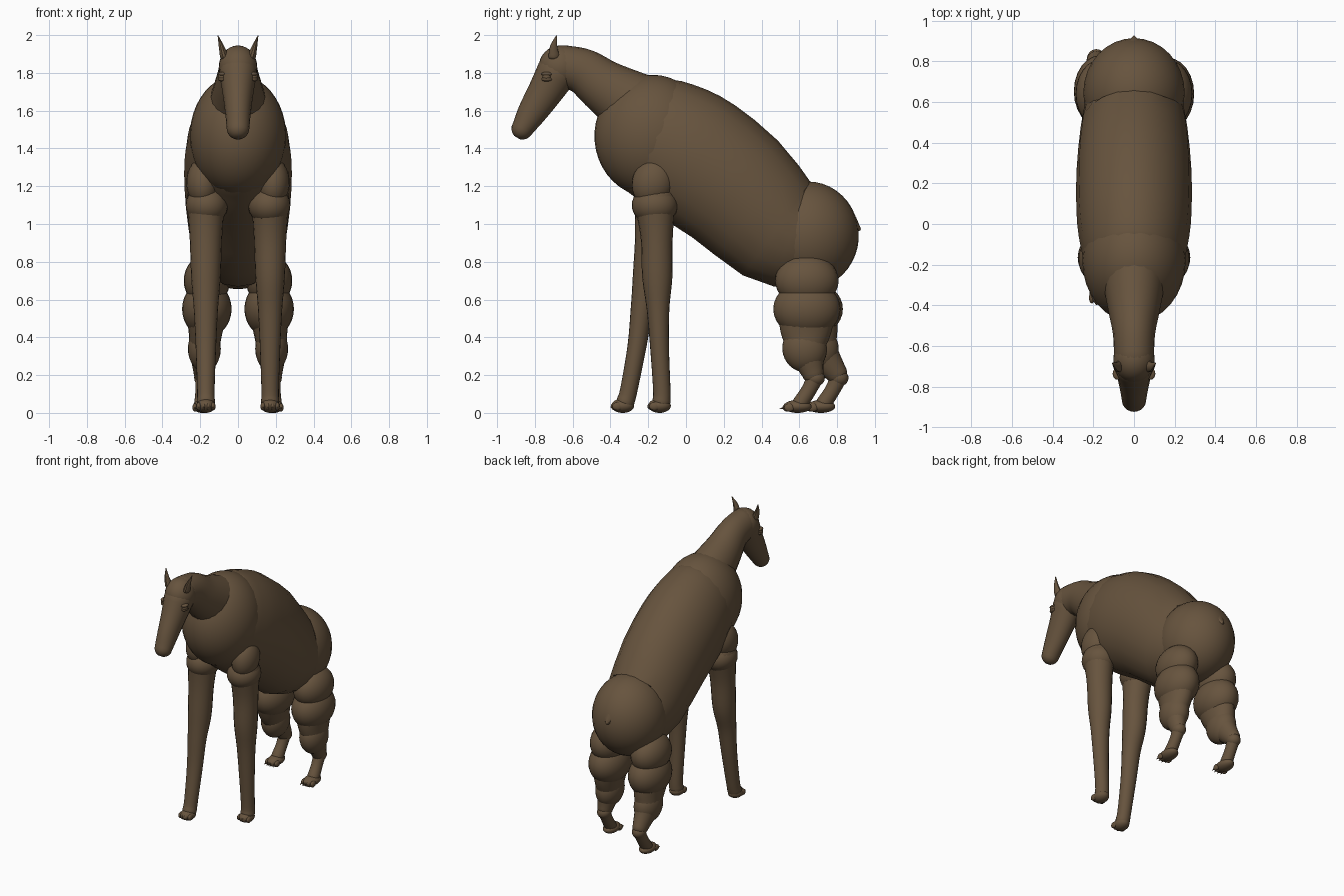
import bpy, bmesh, math
from mathutils import Vector

cube = bpy.data.objects.get("Cube")
if cube:
    bpy.data.objects.remove(cube, do_unlink=True)

HIDE = (0.135, 0.088, 0.048, 1.0)
hide = bpy.data.materials.new("brown_hide")
hide.use_nodes = True
hide.diffuse_color = HIDE
bsdf = hide.node_tree.nodes["Principled BSDF"]
bsdf.inputs["Base Color"].default_value = HIDE
bsdf.inputs["Roughness"].default_value = 0.8


def finish(bm, name):
    bmesh.ops.recalc_face_normals(bm, faces=bm.faces)
    mesh = bpy.data.meshes.new(name)
    bm.to_mesh(mesh)
    bm.free()
    mesh.materials.append(hide)
    ob = bpy.data.objects.new(name, mesh)
    bpy.context.collection.objects.link(ob)
    bpy.ops.object.select_all(action="DESELECT")
    ob.select_set(True)
    bpy.context.view_layer.objects.active = ob
    bpy.ops.object.shade_smooth_by_angle(angle=math.radians(35))
    return ob


def ball(name, centre, radii, tilt=0.0, seg=24):
    bm = bmesh.new()
    bmesh.ops.create_uvsphere(bm, u_segments=seg, v_segments=seg * 2 // 3, radius=1)
    ob = finish(bm, name)
    ob.location, ob.scale, ob.rotation_euler.x = centre, radii, tilt
    return ob


def smooth_path(keys, steps):
    """Catmull-Rom through (x, y, z, side radius, depth radius) keys."""
    keys = [Vector(k) for k in keys]
    ext = [keys[0] * 2 - keys[1]] + keys + [keys[-1] * 2 - keys[-2]]
    out = []
    for i in range(1, len(ext) - 2):
        a, b, c, d = ext[i - 1:i + 3]
        for s in range(steps):
            t = s / steps
            out.append((b * 2 + (c - a) * t + (a * 2 - b * 5 + c * 4 - d) * t * t
                        + (b * 3 - a - c * 3 + d) * t ** 3) / 2)
    return out + [keys[-1]]


def limb(name, keys, steps=4, sides=20, cap=1.0):
    """Loft of oval rings along a path, with domed ends."""
    pts = smooth_path(keys, steps)
    rings = []
    for i, p in enumerate(pts):
        a, b = pts[max(i - 1, 0)], pts[min(i + 1, len(pts) - 1)]
        tan = Vector(b[:3]) - Vector(a[:3])
        tan.normalize()
        rings.append((Vector(p[:3]), tan, p[3], p[4]))

    def dome(ring, sign):
        c, t, rx, rn = ring
        angles = [math.pi / 2 * k / 5 for k in range(1, 5)]
        return [(c + t * sign * cap * min(rx, rn) * math.sin(q), t,
                 rx * math.cos(q), rn * math.cos(q)) for q in angles]

    rings = dome(rings[0], -1)[::-1] + rings + dome(rings[-1], 1)
    bm = bmesh.new()
    loops = []
    for c, t, rx, rn in rings:
        side = (Vector((1, 0, 0)) - t * t.x).normalized()
        up = t.cross(side)
        loops.append([bm.verts.new(c + side * rx * math.cos(q) + up * rn * math.sin(q))
                      for q in (math.tau * k / sides for k in range(sides))])
    for lo, hi in zip(loops, loops[1:]):
        for k in range(sides):
            j = (k + 1) % sides
            bm.faces.new((lo[k], lo[j], hi[j], hi[k]))
    bm.faces.new(loops[0])
    bm.faces.new(loops[-1])
    return finish(bm, name)


def spike(name, base, tip, r):
    bm = bmesh.new()
    axis = Vector(tip) - Vector(base)
    bmesh.ops.create_cone(bm, cap_ends=True, segments=8, radius1=r, radius2=r * 0.08,
                          depth=axis.length)
    ob = finish(bm, name)
    ob.location = (Vector(base) + Vector(tip)) / 2
    ob.rotation_euler = axis.to_track_quat("Z", "Y").to_euler()
    return ob


def toes(name, x, y, z, reach):
    for k in range(4):
        tx = x + (k - 1.5) * 0.025
        ty = y + abs(k - 1.5) * 0.008
        ball(f"{name}_toe_{k + 1}", (tx, ty, z), (0.014, 0.028, 0.022), seg=12)
        spike(f"{name}_claw_{k + 1}", (tx, ty - 0.015, z), (tx, ty - reach, z - 0.008), 0.008)


# Torso: sloping barrel, round chest and round rump
limb("barrel", [(0, -0.17, 1.465, 0.25, 0.325), (0, -0.06, 1.41, 0.272, 0.345),
                (0, 0.06, 1.335, 0.283, 0.355), (0, 0.26, 1.185, 0.283, 0.342),
                (0, 0.48, 0.975, 0.262, 0.305), (0, 0.62, 0.93, 0.235, 0.27)],
     steps=2, cap=0.5)
ball("chest", (0, -0.18, 1.465), (0.255, 0.305, 0.325), seg=32)
ball("rump", (0, 0.645, 0.94), (0.25, 0.27, 0.285), seg=32)
spike("tail_stub", (0, 0.88, 0.99), (0, 0.925, 0.97), 0.05)

# Neck, skull and long snout
limb("neck", [(0, -0.2, 1.58, 0.17, 0.2), (0, -0.42, 1.72, 0.128, 0.145),
              (0, -0.54, 1.805, 0.104, 0.122), (0, -0.65, 1.835, 0.098, 0.112)], steps=5)
ball("skull", (0, -0.665, 1.83), (0.102, 0.115, 0.115))
limb("snout", [(0, -0.685, 1.8, 0.1, 0.108), (0, -0.745, 1.7, 0.083, 0.093),
               (0, -0.815, 1.59, 0.068, 0.077), (0, -0.866, 1.505, 0.06, 0.058)])

for side, s in (("left", 1), ("right", -1)):
    # Horn-like ears and lidded eyes
    limb(f"{side}_ear", [(s * 0.074, -0.7, 1.89, 0.022, 0.03), (s * 0.088, -0.7, 1.94, 0.014, 0.02),
                         (s * 0.106, -0.685, 1.997, 0.002, 0.003)], sides=10)
    ball(f"{side}_eye", (s * 0.083, -0.737, 1.78), (0.021, 0.024, 0.021), seg=16)
    for lid, dz in (("upper", 0.014), ("lower", -0.014)):
        ball(f"{side}_{lid}_eyelid", (s * 0.082, -0.736, 1.78 + dz), (0.023, 0.03, 0.012), seg=16)

    # Front leg: the right one strides forward
    fwd = 0 if s > 0 else -1
    x = s * 0.17
    ball(f"{side}_shoulder", (s * 0.185, -0.175, 1.22), (0.088, 0.11, 0.13), tilt=-0.3)
    ball(f"{side}_elbow", (s * 0.165, -0.165, 1.1), (0.112, 0.122, 0.105))
    limb(f"{side}_front_leg", [
        (x, -0.165, 1.12, 0.1, 0.11), (x, -0.155 + fwd * 0.03, 0.93, 0.086, 0.085),
        (x, -0.152 + fwd * 0.05, 0.72, 0.078, 0.08), (x, -0.148 + fwd * 0.085, 0.55, 0.064, 0.06),
        (x, -0.14 + fwd * 0.12, 0.35, 0.054, 0.05),
        (x, -0.128 + fwd * 0.175, 0.12, 0.046, 0.046), (x, -0.13 + fwd * 0.19, 0.06, 0.048, 0.048)])
    y = -0.14 + fwd * 0.195
    ball(f"{side}_front_paw", (x, y, 0.038), (0.05, 0.06, 0.038))
    toes(f"{side}_front", x, y - 0.04, 0.035, 0.028)

    # Hind leg: the right one trails behind
    back = 0 if s > 0 else 0.125
    ball(f"{side}_thigh", (s * 0.165, 0.64, 0.7), (0.122, 0.168, 0.14))
    ball(f"{side}_thigh_muscle", (s * 0.165, 0.64 + back * 0.1, 0.55), (0.131, 0.178, 0.15))
    ball(f"{side}_knee", (s * 0.178, 0.628 + back * 0.5, 0.34), (0.087, 0.118, 0.125), tilt=0.25)
    limb(f"{side}_calf", [
        (s * 0.165, 0.64, 0.55, 0.115, 0.15), (s * 0.172, 0.635 + back * 0.3, 0.43, 0.09, 0.135),
        (s * 0.18, 0.64 + back * 0.6, 0.32, 0.075, 0.095),
        (s * 0.185, 0.672 + back, 0.21, 0.05, 0.058)])
    ball(f"{side}_hock", (s * 0.185, 0.685 + back, 0.185), (0.047, 0.05, 0.045))
    limb(f"{side}_hind_shank", [
        (s * 0.185, 0.685 + back, 0.19, 0.042, 0.045), (s * 0.187, 0.65 + back, 0.12, 0.038, 0.04),
        (s * 0.19, 0.605 + back, 0.05, 0.042, 0.042)])
    ball(f"{side}_hind_paw", (s * 0.19, 0.59 + back, 0.034), (0.05, 0.075, 0.034))
    toes(f"{side}_hind", s * 0.19, 0.535 + back, 0.028, 0.045)
